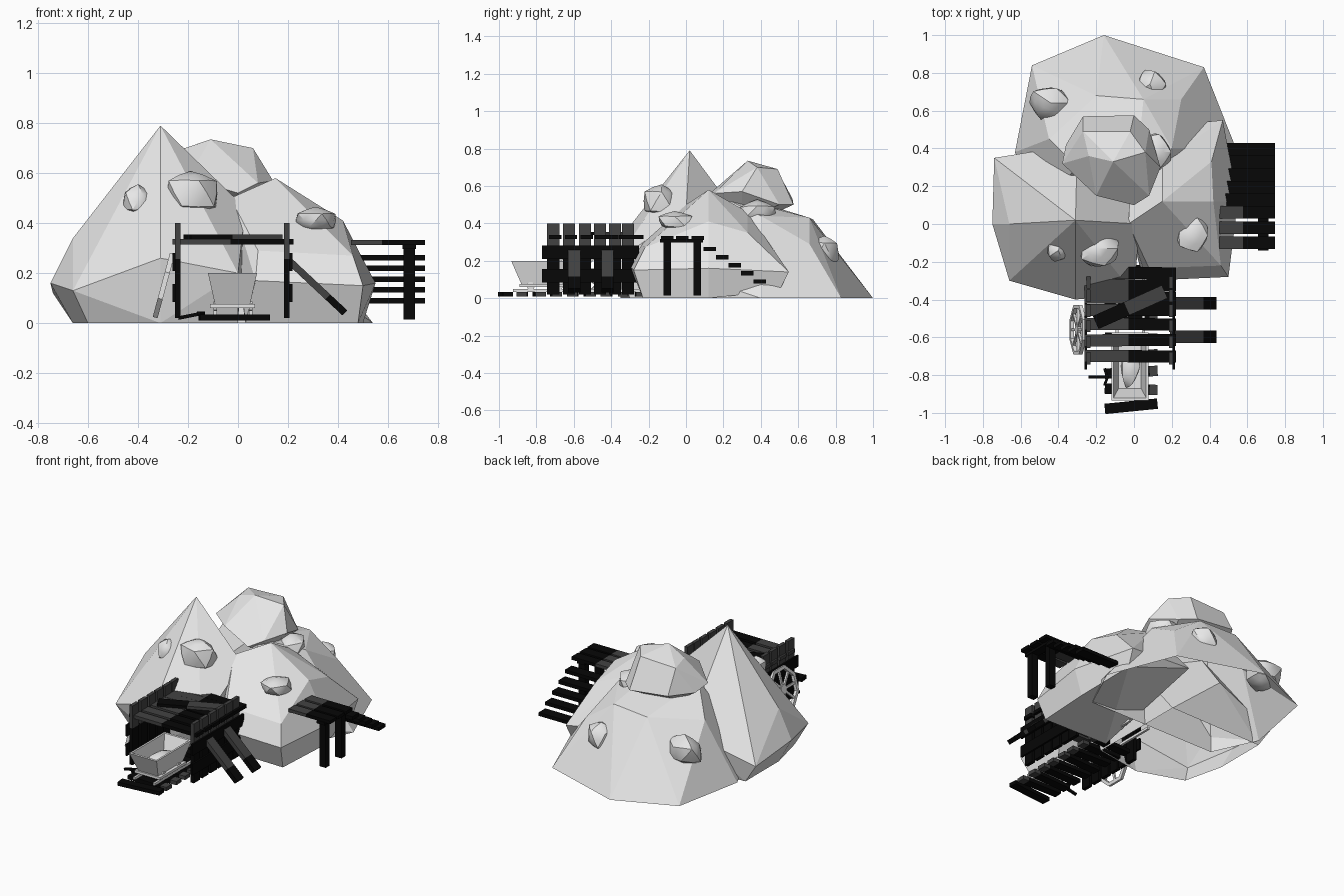
import bpy, bmesh, math, random
from mathutils import Matrix, Vector, Euler

if "Cube" in bpy.data.objects:
    bpy.data.objects.remove(bpy.data.objects["Cube"])

random.seed(11)


def material(name, v):
    m = bpy.data.materials.new(name)
    m.diffuse_color = (v, v, v, 1)
    m.use_nodes = True
    m.node_tree.nodes["Principled BSDF"].inputs["Base Color"].default_value = m.diffuse_color
    return m


ROCK = material("light_stone", 0.8)
GREY = material("dark_grey_wood", 0.055)
BLACK = material("black_wood", 0.002)


def finish(bm, name, mats, smooth=None):
    me = bpy.data.meshes.new(name)
    bm.to_mesh(me)
    bm.free()
    for m in mats:
        me.materials.append(m)
    if smooth:
        for p in me.polygons:
            p.use_smooth = True
        me.set_sharp_from_angle(angle=math.radians(smooth))
    ob = bpy.data.objects.new(name, me)
    bpy.context.collection.objects.link(ob)
    return ob


def add_box(bm, size, mat):
    bmesh.ops.create_cube(bm, size=1, matrix=mat @ Matrix.Diagonal((*size, 1)))


def plank(name, loc, size, rot=(0, 0, 0), frac=0.5, axis=0, flip=False):
    """Board whose low end (up to frac of its length) is grey, the rest black."""
    bm = bmesh.new()
    add_box(bm, size, Matrix())
    cut = (frac - 0.5) * size[axis]
    no = Vector((axis == 0, axis == 1, axis == 2))
    if 0 < frac < 1:
        bmesh.ops.bisect_plane(bm, geom=bm.verts[:] + bm.edges[:] + bm.faces[:],
                               plane_co=no * cut, plane_no=no)
    for f in bm.faces:
        low = frac > 0 and f.calc_center_median()[axis] < cut
        f.material_index = int(low == flip)
    bmesh.ops.transform(bm, verts=bm.verts[:],
                        matrix=Matrix.Translation(loc) @ Euler(rot).to_matrix().to_4x4())
    return finish(bm, name, [GREY, BLACK])


def rock(name, pts):
    """Faceted hull, left open where it meets the ground."""
    bm = bmesh.new()
    for p in pts:
        bm.verts.new(p)
    bmesh.ops.convex_hull(bm, input=bm.verts[:])
    bmesh.ops.delete(bm, geom=[v for v in bm.verts if not v.link_faces], context='VERTS')
    bmesh.ops.recalc_face_normals(bm, faces=bm.faces[:])
    bmesh.ops.dissolve_limit(bm, angle_limit=math.radians(9), verts=bm.verts[:], edges=bm.edges[:])
    ground = [f for f in bm.faces if max(v.co.z for v in f.verts) < .01]
    bmesh.ops.delete(bm, geom=ground, context='FACES')
    return finish(bm, name, [ROCK])


# Big faceted rocks
rock("left_peak_rock", [
    (-.31, .02, .79), (-.66, 0, .34), (-.75, 0, .16), (-.66, -.3, .13), (-.31, -.40, .26),
    (0, -.37, .2), (.03, 0, .46), (-.74, .35, .12), (-.3, .42, .25), (-.6, -.25, 0),
    (-.66, .0, 0), (-.31, -.35, 0), (0, -.3, 0), (-.66, .34, 0), (0, .35, 0)])
rock("right_rock", [
    (.15, .12, .58), (.42, .12, .41), (.15, .33, .46), (.08, -.235, .29), (.46, -.22, .27),
    (.5, -.28, .15), (.07, -.3, .17), (.55, .12, .16), (.47, .55, .14), (.48, -.23, 0),
    (.03, -.22, 0), (.5, .12, 0), (.46, .5, .04), (-.03, .0, .5), (0, .5, .2), (.41, .33, .35)])
rock("back_rock", [
    (-.16, 1, 0), (-.54, .84, 0), (-.63, .38, 0), (.37, .83, 0), (.54, .4, 0), (-.2, .68, .42),
    (.25, .66, .29), (.05, .66, .43), (-.45, .45, .38), (.2, .4, .44), (.0, .15, .56),
    (-.3, .3, .54), (.4, .1, .1), (-.5, .1, .1), (.4, .1, 0), (-.5, .1, 0)])
rock("top_boulder", [
    (-.27, .57, .53), (0, .575, .5), (.08, .5, .5), (.14, .3, .57), (.08, .15, .56), (0, .1, .52),
    (-.2, .15, .58), (-.38, .32, .55), (-.36, .42, .52), (-.27, .49, .68), (-.02, .49, .69),
    (-.11, .33, .735), (.06, .38, .70), (-.24, .36, .69), (0, .3, .42), (-.2, .4, .42)])


# Small angular boulders set into the rocks
def pebble(name, loc, size):
    bm = bmesh.new()
    bmesh.ops.create_icosphere(bm, subdivisions=1, radius=1)
    for v in bm.verts:
        v.co *= random.uniform(.82, 1.2)
    bmesh.ops.subdivide_edges(bm, edges=bm.edges[:], cuts=1, smooth=0.15, use_grid_fill=True)
    for v in bm.verts:
        v.co = Vector(loc) + Vector([a * b for a, b in zip(v.co, size)])
    finish(bm, name, [ROCK], 32)


for i, (loc, size) in enumerate([
        ((-.40, -.14, .49), (.066, .06, .07)), ((-.19, -.13, .52), (.115, .10, .105)),
        ((.31, -.06, .41), (.09, .10, .06)), ((.11, .38, .455), (.085, .115, .075)),
        ((.085, .74, .25), (.085, .075, .09)), ((-.44, .64, .26), (.115, .105, .1))]):
    pebble(f"small_boulder_{i}", loc, size)

# Tunnel frame: upright boards on each side with two long outer boards
for side, x, out in (("left", -.24, -1), ("right", .195, 1)):
    for i, y in enumerate((-.71, -.625, -.54, -.46, -.38, -.31)):
        plank(f"{side}_wall_board_{i}", (x, y, .21), (.022, .065, .38), frac=.62, axis=2, flip=True)
    for i, z in enumerate((.12, .245)):
        plank(f"{side}_rail_board_{i}", (x + out * .016, -.51, z), (.012, .52, .072), frac=0, axis=1)

# Roof boards, plus a loose diagonal board on top
for i, y in enumerate((-.70, -.615, -.53, -.455, -.39, -.325, -.26)):
    plank(f"roof_board_{i}", (-.02, y, .326), (.485, .064, .022),
          rot=(0, 0, random.uniform(-.01, .01)), frac=.48)
plank("loose_roof_board", (-.02, -.44, .346), (.40, .075, .018), rot=(0, 0, .42), frac=.45, flip=True)

# Leaning braces on the right
for i, y in enumerate((-.42, -.597)):
    plank(f"leaning_brace_{i}", (.314, y, .147), (.31, .066, .028),
          rot=(0, math.atan2(.215, .23), 0), frac=.7)

# Track: sleepers and two rails
for i in range(9):
    y = -.965 + i * .09
    plank(f"sleeper_{i}", (-.015, y, .022), (.28, .055, .024),
          rot=(0, 0, .1 if i == 0 else random.uniform(-.06, .06)), frac=.85 if i else 0, flip=i > 0)
for i, x in enumerate((-.09, .05)):
    bm = bmesh.new()
    add_box(bm, (.014, .95, .016), Matrix.Translation((x, -.45, .042)))
    finish(bm, f"rail_{i}", [ROCK])

# Mine cart: open tapered tub
bm = bmesh.new()
C = Vector((-.022, -.755, 0))


def ring(hx, hy, z):
    return [bm.verts.new(C + Vector((sx * hx, sy * hy, z)))
            for sx, sy in ((-1, -1), (1, -1), (1, 1), (-1, 1))]


loops = [ring(.07, .125, .075), ring(.098, .18, .2), ring(.086, .165, .2), ring(.06, .115, .09)]
for a, b in zip(loops, loops[1:]):
    for k in range(4):
        bm.faces.new((a[k], a[(k + 1) % 4], b[(k + 1) % 4], b[k]))
bm.faces.new(loops[0][::-1])
bm.faces.new(loops[3])
finish(bm, "cart_tub", [ROCK])
bm = bmesh.new()
add_box(bm, (.18, .27, .016), Matrix.Translation(C + Vector((0, 0, .068))))
finish(bm, "cart_frame", [ROCK])
pebble("cart_ore", C + Vector((0, 0, .13)), (.058, .11, .045))
for i, (x, y) in enumerate(((-.09, -.83), (.05, -.83), (-.09, -.68), (.05, -.68))):
    bm = bmesh.new()
    bmesh.ops.create_cone(bm, cap_ends=True, segments=10, radius1=.022, radius2=.022, depth=.014,
                          matrix=Matrix.Translation((x, y, .066)) @ Matrix.Rotation(math.pi / 2, 4, 'Y'))
    finish(bm, f"cart_wheel_{i}", [ROCK])

# Spoked wheel leaning on the left wall
bm = bmesh.new()
tilt = Matrix.Translation((-.297, -.56, .15)) @ Matrix.Rotation(math.atan2(.07, .26), 4, 'Y')
R, N = .122, 8
for i in range(N):
    turn = tilt @ Matrix.Rotation(2 * math.pi * i / N, 4, 'X')
    add_box(bm, (.02, 2 * R * math.tan(math.pi / N) + .008, .02), turn @ Matrix.Translation((0, 0, R)))
for i in range(4):
    add_box(bm, (.012, .014, 2 * R - .01), tilt @ Matrix.Rotation(math.pi * i / 4, 4, 'X'))
bmesh.ops.create_cone(bm, cap_ends=True, segments=8, radius1=.03, radius2=.03, depth=.02,
                      matrix=tilt @ Matrix.Rotation(math.pi / 2, 4, 'Y'))
finish(bm, "leaning_wheel", [ROCK])

# Pickaxe lying left of the cart
plank("pickaxe_handle", (-.19, -.81, .03), (.1, .014, .014), rot=(0, -.2, 0), frac=0)
for s in (-1, 1):
    plank(f"pickaxe_head_{s}", (-.148, -.81 + s * .022, .04), (.014, .05, .014), rot=(0, 0, s * .35), frac=0)

# Side platform on posts, with steps going down along the rock
for i, y in enumerate((-.10, -.02, .062)):
    plank(f"platform_board_{i}", (.60, y, .322), (.295, .066, .02), frac=.42)
plank("platform_beam", (.685, -.025, .306), (.055, .23, .018), frac=0)
for i, y in enumerate((-.10, .06)):
    plank(f"platform_post_{i}", (.685, y, .16), (.045, .04, .29), axis=2, frac=0)
for i in range(5):
    plank(f"step_{i}", (.60, .127 + i * .067, .262 - i * .043), (.295, .068, .022), frac=0)
